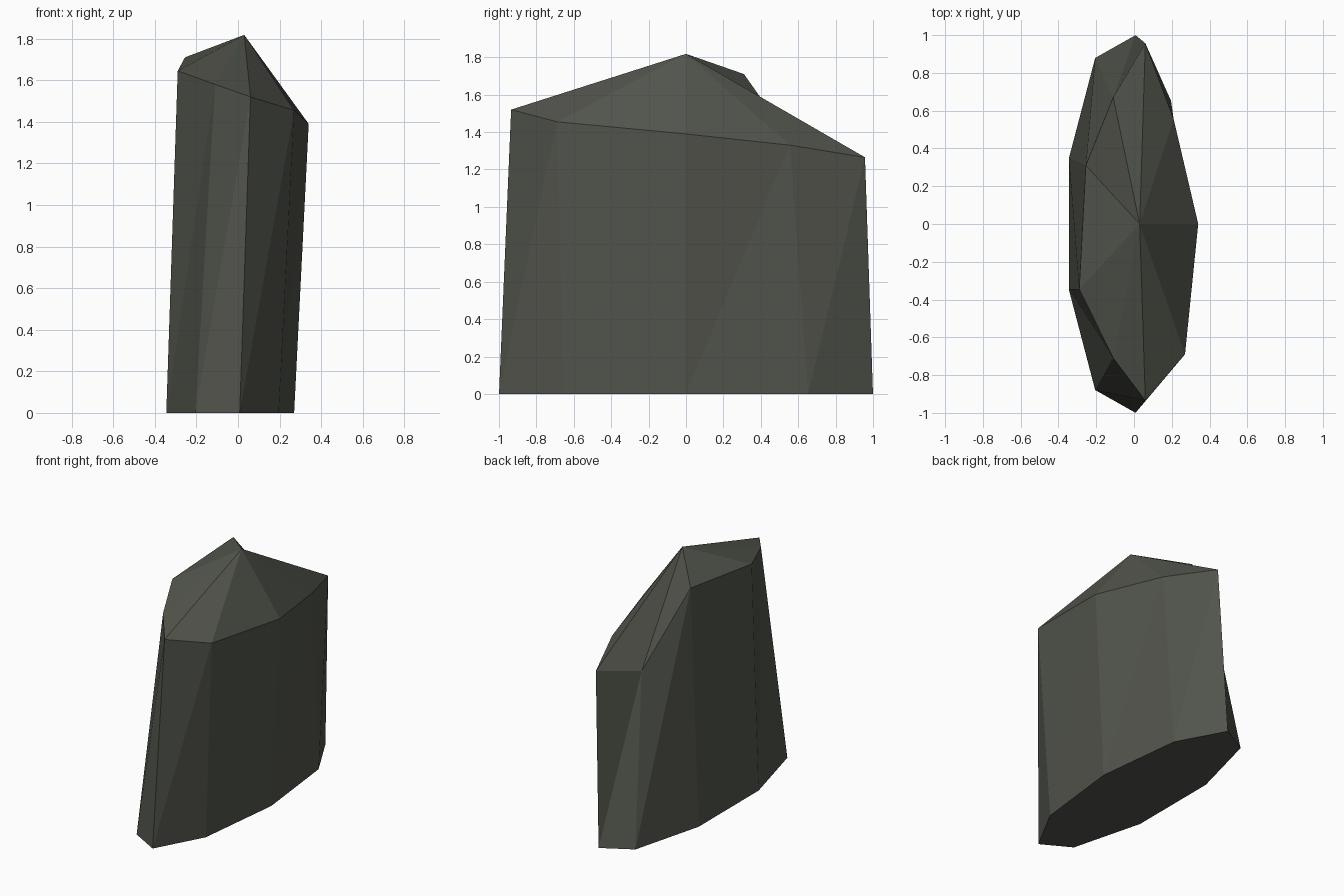
import bpy, bmesh
from math import cos, sin, radians

if "Cube" in bpy.data.objects:
    bpy.data.objects.remove(bpy.data.objects["Cube"])

# Colour
stone = bpy.data.materials.new("dark stone")
stone.diffuse_color = (0.085, 0.092, 0.073, 1)
stone.use_nodes = True
stone.node_tree.nodes["Principled BSDF"].inputs["Base Color"].default_value = stone.diffuse_color

# Base outline: a stretched nine-sided ring
N = 9
base = [(-0.047 + 0.317 * cos(radians(40 * i)), 1.015 * sin(radians(40 * i)), 0) for i in range(N)]

# Uneven broken rim, same order as the base ring
rim = [(0.34, 0, 1.39), (0.21, 0.555, 1.33), (0.06, 0.957, 1.265),
       (-0.11, 0.67, 1.20), (-0.255, 0.31, 1.71), (-0.29, -0.345, 1.645),
       (-0.11, -0.71, 1.58), (0.06, -0.935, 1.52), (0.27, -0.69, 1.455)]
peak = (0.03, 0, 1.818)

bm = bmesh.new()
b = [bm.verts.new(p) for p in base]
t = [bm.verts.new(p) for p in rim]
apex = bm.verts.new(peak)

# Underside, split sides and faceted cap
bm.faces.new(b[::-1])
for i in range(N):
    j = (i + 1) % N
    bm.faces.new((b[i], b[j], t[j]))
    bm.faces.new((b[i], t[j], t[i]))
    bm.faces.new((t[i], t[j], apex))

mesh = bpy.data.meshes.new("rock_pillar")
bm.to_mesh(mesh)
bm.free()
mesh.materials.append(stone)
rock = bpy.data.objects.new("rock_pillar", mesh)
bpy.context.collection.objects.link(rock)
